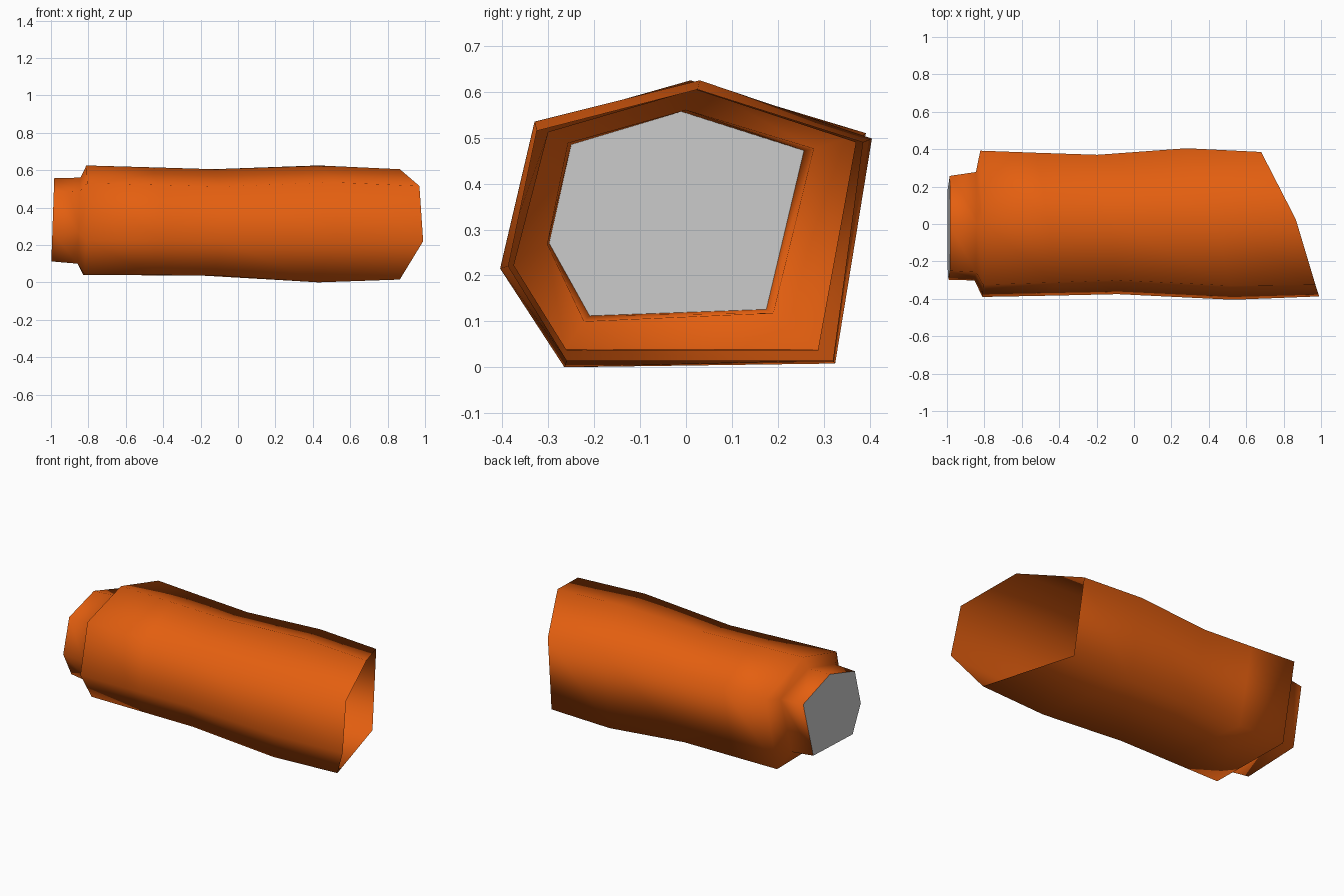
import bpy, bmesh

if "Cube" in bpy.data.objects:
    bpy.data.objects.remove(bpy.data.objects["Cube"])

def material(name, rgb):
    m = bpy.data.materials.new(name)
    m.diffuse_color = (*rgb, 1)
    m.use_nodes = True
    m.node_tree.nodes["Principled BSDF"].inputs["Base Color"].default_value = m.diffuse_color
    return m

orange = material("orange cloth", (0.78, 0.115, 0.005))
grey = material("light grey", (0.62, 0.62, 0.62))

# Six-sided cross-sections as (y, z): top, upper front, front, lower front, lower back, upper back
BULGE = [(.03, .625), (-.33, .535), (-.405, .215), (-.265, .0), (.325, .008), (.405, .498)]
OPENING = [(.025, .605), (-.325, .515), (-.387, .22), (-.26, .015), (.32, .015), (.385, .49)]
WAIST = [(.02, .605), (-.30, .512), (-.375, .222), (-.26, .037), (.287, .036), (.37, .49)]
SHOULDER = [(.01, .625), (-.325, .53), (-.39, .225), (-.265, .04), (.288, .04), (.392, .51)]
CUFF_ROOT = [(0, .56), (-.257, .488), (-.302, .268), (-.222, .10), (.19, .118), (.278, .476)]
CUFF_END = [(-.01, .557), (-.25, .485), (-.298, .27), (-.21, .112), (.175, .126), (.257, .472)]

# How far each corner leans along x at the slanted opening
LEAN = [0, .105, .125, 0, -.165, -.185]

def ring(section, x, lean, tilt=0):
    return [(x + lean * k + tilt * (z - .34), y, z)
            for (y, z), k in zip(section, LEAN)]

mid = [((a + c) / 2, (b + d) / 2) for (a, b), (c, d) in zip(WAIST, SHOULDER)]
rings = [
    ring(CUFF_END, -.99, 0, .035),
    ring(CUFF_ROOT, -.85, 0, .035),
    ring(SHOULDER, -.815, .05, .015),
    ring(mid, -.46, .35),
    ring(WAIST, -.13, .35),
    ring(BULGE, .43, .8),
    ring(OPENING, .865, 1),
]

def build(name, loops, mat, smooth, cap=False):
    bm = bmesh.new()
    vs = [[bm.verts.new(p) for p in loop] for loop in loops]
    for a, b in zip(vs, vs[1:]):
        for i in range(6):
            j = (i + 1) % 6
            bm.faces.new((a[i], a[j], b[j], b[i]))
    if cap:
        bm.faces.new(vs[0][::-1])
    for f in bm.faces:
        f.smooth = smooth
    me = bpy.data.meshes.new(name)
    bm.to_mesh(me)
    bm.free()
    me.materials.append(mat)
    ob = bpy.data.objects.new(name, me)
    bpy.context.collection.objects.link(ob)
    return ob

# Open sleeve with a stepped cuff, and the flat plate closing the cuff
build("sleeve", rings, orange, True)
build("cuff_plate", rings[:1], grey, False, cap=True)
